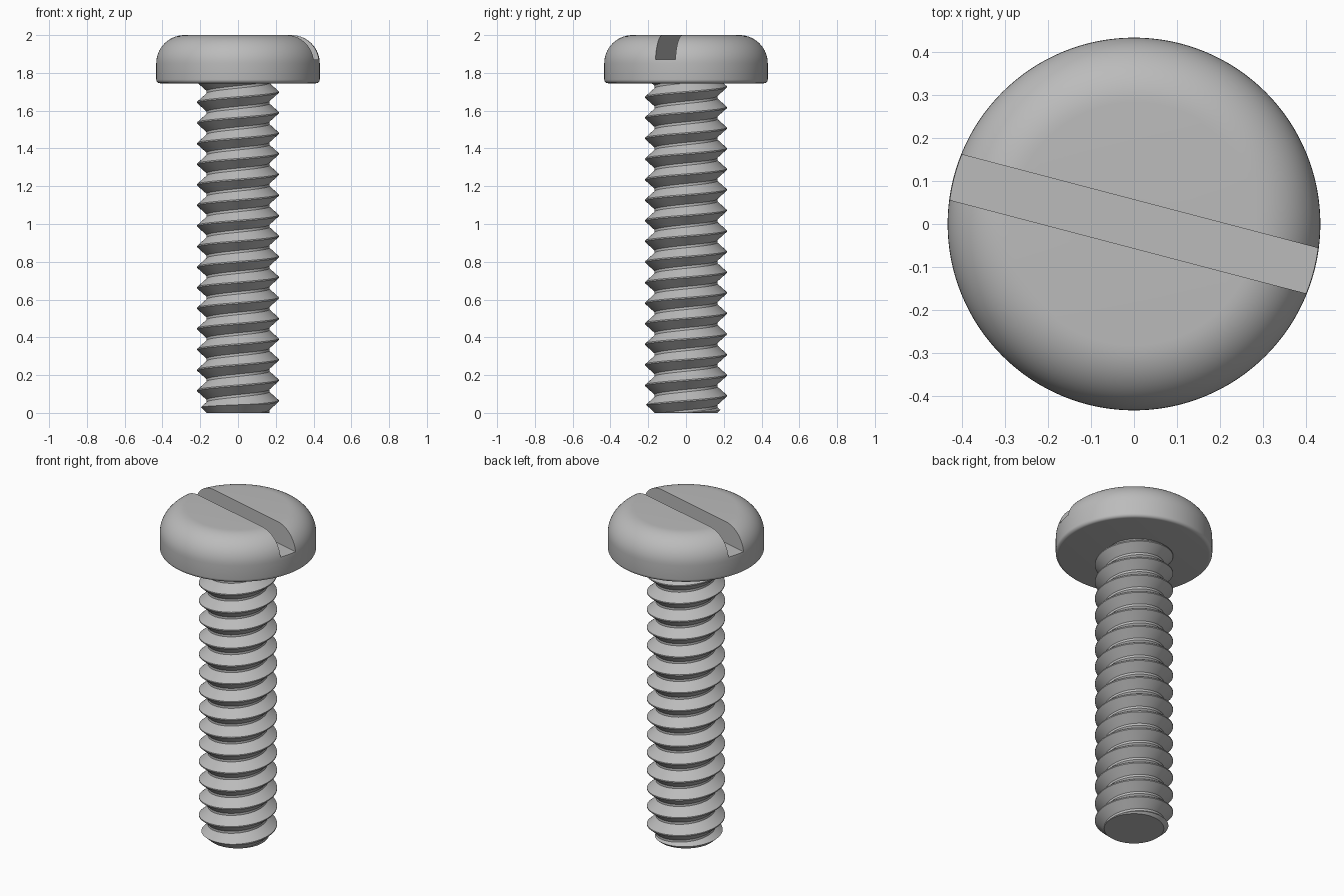
import bpy, bmesh, math

old = bpy.data.objects.get("Cube")
if old:
    bpy.data.objects.remove(old, do_unlink=True)

HEAD_BASE, HEAD_R, TOP = 1.745, 0.433, 2.0
MAJOR, MINOR, PITCH, PHASE = 0.216, 0.166, 0.109, 0.06
STEPS = 72

steel = bpy.data.materials.new("steel grey")
steel.use_nodes = True
grey = (0.5, 0.5, 0.5, 1)
steel.diffuse_color = grey
steel.node_tree.nodes["Principled BSDF"].inputs["Base Color"].default_value = grey


def to_object(name, bm):
    bmesh.ops.recalc_face_normals(bm, faces=bm.faces)
    mesh = bpy.data.meshes.new(name)
    bm.to_mesh(mesh)
    bm.free()
    mesh.materials.append(steel)
    obj = bpy.data.objects.new(name, mesh)
    bpy.context.collection.objects.link(obj)
    return obj


def lathe(name, profile, steps):
    bm = bmesh.new()
    verts = [bm.verts.new((r, 0, z)) for r, z in profile]
    edges = [bm.edges.new(pair) for pair in zip(verts, verts[1:])]
    bmesh.ops.spin(bm, geom=verts + edges, axis=(0, 0, 1), cent=(0, 0, 0),
                   angle=math.tau, steps=steps, use_duplicate=False)
    bmesh.ops.remove_doubles(bm, verts=bm.verts, dist=1e-5)
    return to_object(name, bm)


def boolean(obj, cutter, operation):
    cutter.hide_render = True
    cutter.hide_set(True)
    mod = obj.modifiers.new(operation.lower(), "BOOLEAN")
    mod.object, mod.operation, mod.solver = cutter, operation, "EXACT"
    bpy.context.view_layer.objects.active = obj
    bpy.ops.object.modifier_apply(modifier=mod.name)
    bpy.data.objects.remove(cutter, do_unlink=True)


def smooth(obj, degrees):
    bpy.ops.object.select_all(action="DESELECT")
    obj.select_set(True)
    bpy.context.view_layer.objects.active = obj
    bpy.ops.object.shade_smooth_by_angle(angle=math.radians(degrees))


def arc(cx, cz, radius, start, end, count):
    angles = [math.radians(start + (end - start) * i / count) for i in range(count + 1)]
    return [(cx + radius * math.cos(a), cz + radius * math.sin(a)) for a in angles]


# Pan head: small lower fillet, large upper rounding
fillet, dome = 0.02, 0.15
profile = [(0, HEAD_BASE)]
profile += arc(HEAD_R - fillet, HEAD_BASE + fillet, fillet, -90, 0, 5)
profile += arc(HEAD_R - dome, TOP - dome, dome, 0, 90, 14)
profile.append((0, TOP))
head = lathe("head", profile, 128)

# Screwdriver slot
bm = bmesh.new()
bmesh.ops.create_cube(bm, size=1)
slot = to_object("slot_cutter", bm)
slot.scale = (1.2, 0.109, 0.4)
slot.location.z = 1.87 + 0.2
slot.rotation_euler.z = math.radians(-14.7)
bpy.context.view_layer.update()
boolean(head, slot, "DIFFERENCE")
smooth(head, 30)

# Threaded shank: helical ridge swept around the axis
ridge = [(0, MAJOR), (0.06, MAJOR), (0.47, MINOR), (0.59, MINOR)]
rows = [(turn + offset, radius) for turn in range(-2, 19) for offset, radius in ridge]
bm = bmesh.new()
columns = []
for i in range(STEPS + 1):
    a = math.tau * i / STEPS
    columns.append([bm.verts.new((r * math.cos(a), r * math.sin(a),
                                  PHASE + PITCH * (t + i / STEPS))) for t, r in rows])
for left, right in zip(columns, columns[1:]):
    for j in range(len(rows) - 1):
        bm.faces.new((left[j], right[j], right[j + 1], left[j + 1]))
bmesh.ops.remove_doubles(bm, verts=bm.verts, dist=1e-5)

# Trim the ends flat and close them
for z, up in ((-0.03, -1), (HEAD_BASE + 0.02, 1)):
    cut = bmesh.ops.bisect_plane(bm, geom=bm.verts[:] + bm.edges[:] + bm.faces[:],
                                 plane_co=(0, 0, z), plane_no=(0, 0, up), clear_outer=True)
    rim = [e for e in cut["geom_cut"] if isinstance(e, bmesh.types.BMEdge)]
    bmesh.ops.edgeloop_fill(bm, edges=rim)
shank = to_object("threaded_shank", bm)

# Chamfered tip
blank = lathe("chamfer_cutter", [(0, 0), (0.165, 0), (0.23, 0.06),
                                 (0.23, HEAD_BASE + 0.01), (0, HEAD_BASE + 0.01)], STEPS)
boolean(shank, blank, "INTERSECT")
smooth(shank, 30)
